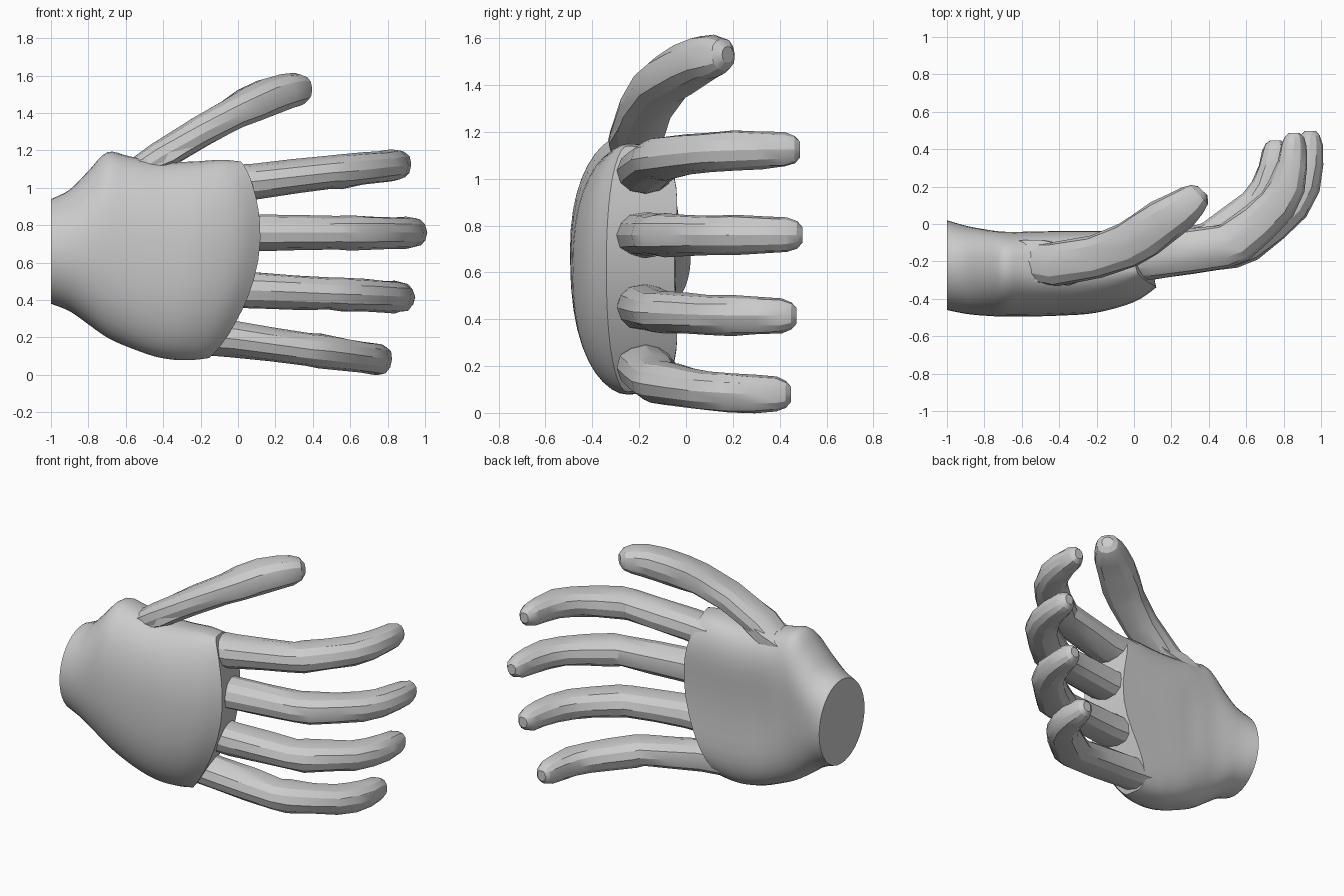
import bpy, math, random
from mathutils import Vector

random.seed(4)
cube = bpy.data.objects.get("Cube")
if cube:
    bpy.data.objects.remove(cube, do_unlink=True)

grey = bpy.data.materials.new("plain grey")
grey.use_nodes = True
colour = (0.6, 0.6, 0.6, 1)
grey.diffuse_color = colour
grey.node_tree.nodes["Principled BSDF"].inputs["Base Color"].default_value = colour


def loft(name, rings, angle):
    """Skin rings of points and close both ends with flat strips."""
    n = len(rings[0])
    verts = [p for ring in rings for p in ring]
    faces = []
    for r in range(len(rings) - 1):
        for i in range(n):
            a, b = r * n + i, r * n + (i + 1) % n
            faces.append((a, b, b + n, a + n))
    last = (len(rings) - 1) * n
    for base in (0, last):
        for i in range(n // 2):
            strip = list(dict.fromkeys((i, i + 1, n - i - 1, (n - i) % n)))
            faces.append([base + k for k in (strip if base else strip[::-1])])
    mesh = bpy.data.meshes.new(name)
    mesh.from_pydata(verts, [], faces)
    mesh.validate()
    mesh.materials.append(grey)
    ob = bpy.data.objects.new(name, mesh)
    bpy.context.collection.objects.link(ob)
    # Consistent outward normals, then smoothing with sharp edges kept
    bpy.ops.object.select_all(action='DESELECT')
    bpy.context.view_layer.objects.active = ob
    ob.select_set(True)
    bpy.ops.object.mode_set(mode='EDIT')
    bpy.ops.mesh.select_all(action='SELECT')
    bpy.ops.mesh.normals_make_consistent(inside=False)
    bpy.ops.object.mode_set(mode='OBJECT')
    bpy.ops.object.shade_smooth_by_angle(angle=math.radians(angle))


def smooth_path(rows, steps):
    """Interpolate rows with a Catmull-Rom curve."""
    pts = [rows[0]] + rows + [rows[-1]]
    out = []
    for k in range(1, len(pts) - 2):
        for s in range(steps):
            t = s / steps
            out.append([0.5 * (2 * b + (c - a) * t + (2 * a - 5 * b + 4 * c - d) * t * t
                               + (3 * b - a - 3 * c + d) * t ** 3)
                        for a, b, c, d in zip(*pts[k - 1:k + 3])])
    return out + [rows[-1]]


def power(v, e):
    return math.copysign(abs(v) ** e, v)


# Palm and wrist: x, low z, high z, front y, back y, bow of the section
palm = [
    [-1.0, .38, .94, -.46, .02, 0],
    [-.9, .34, .99, -.48, 0, 0],
    [-.8, .27, 1.09, -.49, -.01, 0],
    [-.7, .20, 1.19, -.495, -.015, 0],
    [-.58, .15, 1.17, -.495, -.01, .03],
    [-.4, .10, 1.14, -.49, -.005, .12],
    [-.2, .08, 1.14, -.475, -.005, .3],
    [0, .08, 1.15, -.42, -.005, .5],
    [.12, .09, 1.14, -.34, -.005, .6],
]
rings = []
N = 40
for x, lo, hi, front, back, bow in smooth_path(palm, 4):
    grow = min(1, max(0, (x + 1) / 0.5))      # round wrist turns into a boxier palm
    mid = -.21 - .04 * grow
    ring = []
    for i in range(N):
        a = 2 * math.pi * i / N
        z = (lo + hi) / 2 + (hi - lo) / 2 * power(math.cos(a), 1 - .15 * grow)
        s = math.sin(a)
        if s > 0:
            y = mid + (front - mid) * s
        else:
            dent = .045 * grow * max(0, -s) ** 8
            y = mid + (back - mid) * abs(s) ** (1 - .45 * grow) - dent
        slant = .28 * max(0, y + .3) * max(0, (x + .3) / .42)
        ring.append((x - bow * (z - .75) ** 2 - slant, y, z))
    rings.append(ring)
loft("palm", rings, 40)


def digit(name, path, sides=12):
    """Faceted finger: path rows are x, y, z, half width, half depth."""
    pts = [Vector(r[:3]) for r in path]
    rings = []
    for k, row in enumerate(path):
        tangent = (pts[min(k + 1, len(pts) - 1)] - pts[max(k - 1, 0)]).normalized()
        depth = tangent.cross(Vector((0, 0, 1))).normalized()
        width = depth.cross(tangent)
        ring = []
        for i in range(sides):
            a = 2 * math.pi * i / sides
            j = random.uniform(.96, 1.04)
            ring.append(pts[k] + width * (row[3] * j * power(math.cos(a), .9))
                        + depth * (row[4] * j * power(math.sin(a), .9)))
        rings.append(ring)
    loft(name, rings, 24)


# Four fingers share one curl, stretched to each reach and tilt
curl = [(-.1, -.175, .1, .115), (.1, -.175, .1, .118), (.33, -.145, .095, .118),
        (.53, -.118, .091, .115), (.6, -.09, .097, .122), (.73, .005, .092, .112),
        (.84, .105, .088, .105), (.9, .21, .09, .096), (.93, .33, .084, .082),
        (.94, .43, .077, .068), (.943, .475, .06, .052), (.943, .497, .035, .03)]
fingers = {
    "index_finger": (.91, .49, 1.025, 1.125),
    "middle_finger": (1.0, .5, .76, .76),
    "ring_finger": (.93, .475, .455, .415),
    "little_finger": (.81, .45, .205, .08),
}
for name, (reach, tip, z0, z1) in fingers.items():
    start = -.12 if name == "little_finger" else 0
    rows = []
    for x, y, w, d in curl:
        t = max(0, x) / .943
        px = start + x * (reach - start)
        py = y if y < 0 else y * tip / .5
        rows.append((px, py, z0 + (z1 - z0) * t, w * .96, d))
    digit(name, rows)

# Thumb rises from the top of the palm
digit("thumb", [
    (-.58, -.2, 1.05, .08, .1), (-.42, -.215, 1.165, .082, .118),
    (-.2, -.175, 1.3, .085, .12), (-.03, -.11, 1.395, .087, .125),
    (.06, -.055, 1.44, .096, .128), (.16, .015, 1.485, .1, .122),
    (.25, .075, 1.515, .097, .108), (.31, .125, 1.525, .088, .092),
    (.35, .16, 1.53, .068, .068), (.367, .178, 1.53, .035, .035)])

# Tapered web where the thumb leaves the palm
digit("thumb_web", [
    (-.62, -.2, 1.06, .08, .13), (-.5, -.2, 1.12, .06, .13),
    (-.36, -.22, 1.17, .05, .12), (-.2, -.2, 1.27, .04, .08)], 6)
